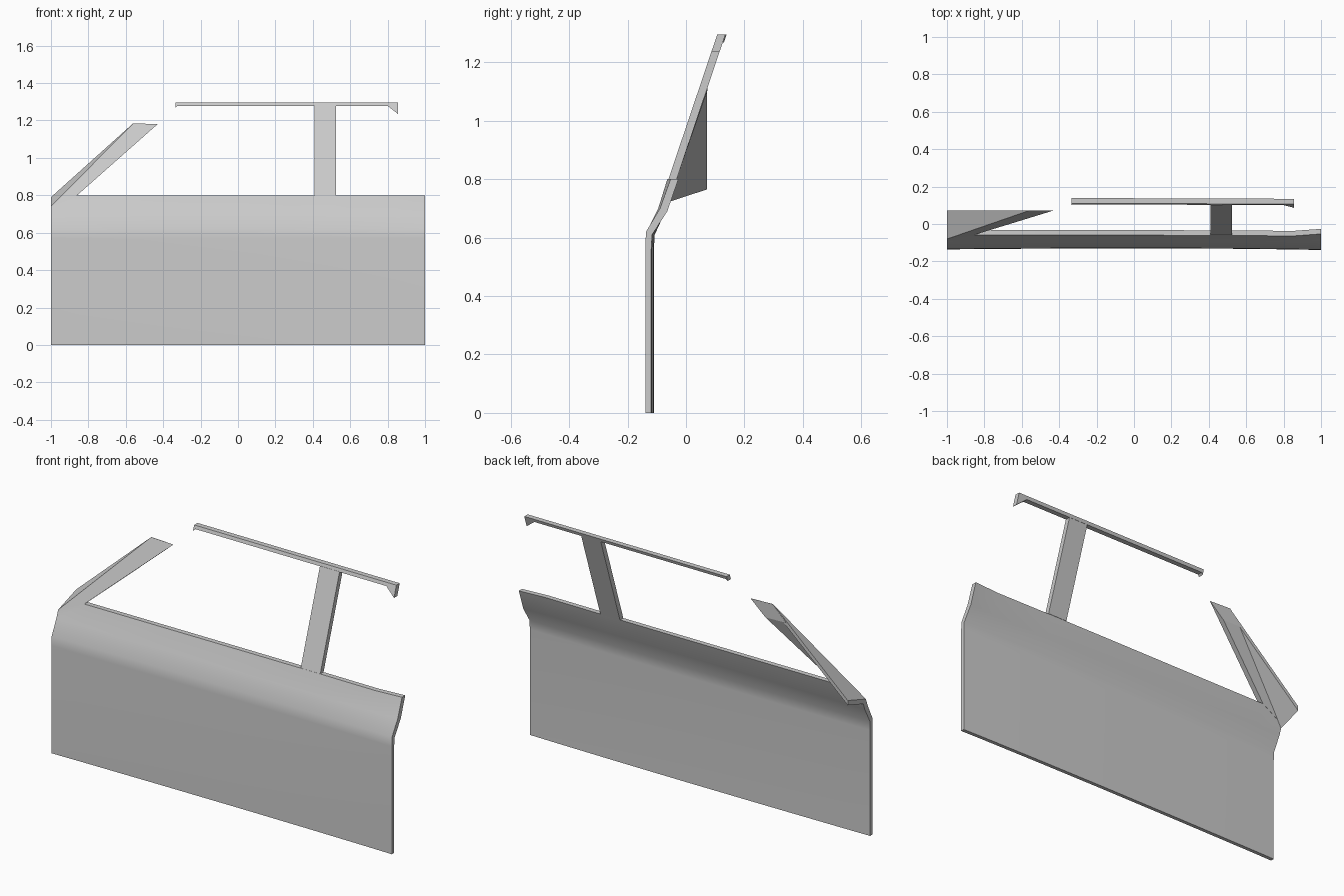
import bpy, bmesh
from mathutils import Vector

if "Cube" in bpy.data.objects:
    bpy.data.objects.remove(bpy.data.objects["Cube"], do_unlink=True)

paint = bpy.data.materials.new("light_grey_paint")
paint.use_nodes = True
grey = (0.6, 0.6, 0.6, 1)
paint.diffuse_color = grey
paint.node_tree.nodes["Principled BSDF"].inputs["Base Color"].default_value = grey

LEAN = 0.337      # inward slope of the window plane
DEPTH = 0.028     # frame thickness along y


def window_y(z):
    return -0.06 + LEAN * (z - 0.8)


def finish(name, bm, smooth=False):
    bmesh.ops.recalc_face_normals(bm, faces=bm.faces)
    mesh = bpy.data.meshes.new(name)
    bm.to_mesh(mesh)
    bm.free()
    mesh.materials.append(paint)
    obj = bpy.data.objects.new(name, mesh)
    bpy.context.collection.objects.link(obj)
    if smooth:
        bpy.ops.object.select_all(action='DESELECT')
        obj.select_set(True)
        bpy.context.view_layer.objects.active = obj
        bpy.ops.object.shade_smooth_by_angle()


def loft(sections):
    """Skin closed rings of equal length and cap both ends."""
    bm = bmesh.new()
    rings = [[bm.verts.new(p) for p in s] for s in sections]
    n = len(rings[0])
    for a, b in zip(rings, rings[1:]):
        for i in range(n):
            j = (i + 1) % n
            bm.faces.new((a[i], a[j], b[j], b[i]))
    bm.faces.new(rings[0])
    bm.faces.new(rings[-1])
    return bm


def slab(points, offset):
    return loft([points, [Vector(p) + Vector(offset) for p in points]])


# Door skin: bent profile swept along x, with a slight bow and a flared rear end
# Each station: x, outer y of the lower skin, shoulder shift, top y, top z
stations = [(-1, -0.136, 0, -0.08, 0.74), (-0.86, -0.134, 0, -0.06, 0.8),
            (-0.4, -0.131, 0, -0.06, 0.8), (0.1, -0.13, 0, -0.06, 0.8),
            (0.5, -0.132, 0, -0.061, 0.8), (0.85, -0.136, 0, -0.064, 0.8),
            (1, -0.139, 0.006, -0.053, 0.8)]
sections = []
for x, y, shift, top_y, top_z in stations:
    outer = [(y, 0), (y, 0.57), (y + 0.002, 0.62), (-0.095 + shift, 0.7), (top_y, top_z)]
    inner = [(y + 0.02, 0), (y + 0.02, 0.56), (y + 0.023, 0.61),
             (-0.07 + shift, 0.69), (top_y + 0.027, top_z)]
    sections.append([(x, py, pz) for py, pz in outer + inner[::-1]])
finish("door_skin", loft(sections), smooth=True)

# Centre pillar
pillar = [(x, window_y(z), z) for x, z in
          ((0.41, 0.8), (0.525, 0.8), (0.525, 1.28), (0.41, 1.28))]
finish("centre_pillar", slab(pillar, (0, DEPTH, 0)))

# Roof rail with a small hook at the rear end
rail = []
for x, bottom, shift in ((-0.335, 1.268, 0.004), (-0.325, 1.278, 0.004),
                         (0.8, 1.278, 0), (0.855, 1.235, 0)):
    lo, hi = window_y(bottom) + shift, window_y(1.295) + shift
    rail.append([(x, lo, bottom), (x, hi, 1.295),
                 (x, hi + DEPTH, 1.295), (x, lo + DEPTH, bottom)])
finish("roof_rail", loft(rail))

# Front pillar: leaning strip trimmed flat on the inside
CUT = 0.072
foot = (-1, window_y(0.74), 0.74)
tip = (-0.56, CUT, 1.185)
strip = [foot, tip, (-0.43, CUT, 1.18), (-0.86, -0.06, 0.8)]
bm = slab(strip, (0, DEPTH, 0))
cut = bmesh.ops.bisect_plane(bm, geom=bm.verts[:] + bm.edges[:] + bm.faces[:],
                             plane_co=(0, CUT + 0.001, 0), plane_no=(0, 1, 0),
                             clear_outer=True)
edges = [e for e in cut["geom_cut"] if isinstance(e, bmesh.types.BMEdge)]
bmesh.ops.holes_fill(bm, edges=edges)
finish("front_pillar", bm)

# Windscreen flange folded inwards from the front pillar
finish("windscreen_flange", slab([foot, (-1, CUT, 0.79), tip], (0, 0, -0.025)))
